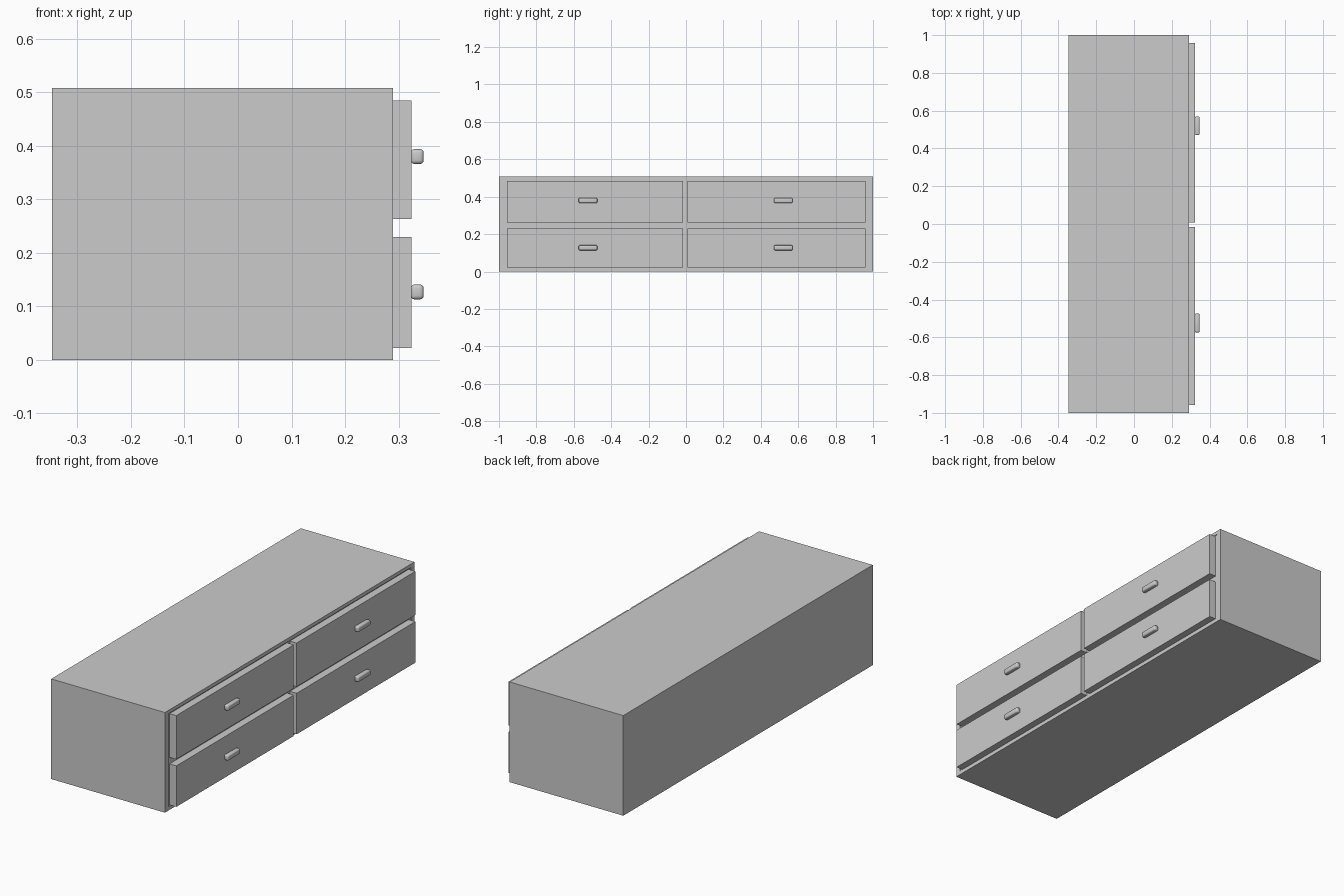
import bpy

if "Cube" in bpy.data.objects:
    bpy.data.objects.remove(bpy.data.objects["Cube"])


def box(name, x, y, z, bevel=0.0):
    """Box from (min, max) ranges, with optional rounded edges."""
    bpy.ops.mesh.primitive_cube_add(size=1)
    ob = bpy.context.object
    ob.name = name
    for v in ob.data.vertices:
        v.co = [r[0] + (c + 0.5) * (r[1] - r[0]) for r, c in zip((x, y, z), v.co)]
    if bevel:
        mod = ob.modifiers.new("rounded_edges", 'BEVEL')
        mod.width = bevel
        mod.segments = 3
        bpy.ops.object.modifier_apply(modifier=mod.name)
        bpy.ops.object.shade_smooth_by_angle()
    return ob


BACK, FACE, FRONT, GRIP = -0.348, 0.29, 0.324, 0.347
HEIGHT = 0.508

# Cabinet body, with a shallow recess in its face framed by the outer panels
body = box("cabinet_body", (BACK, FACE), (-1, 1), (0, HEIGHT))
recess = box("recess_cutter", (FACE - 0.004, FACE + 0.1), (-0.973, 0.973), (0.02, 0.49))
recess.hide_render = True
recess.hide_set(True)
bpy.context.view_layer.objects.active = body
cut = body.modifiers.new("face_recess", 'BOOLEAN')
cut.operation = 'DIFFERENCE'
cut.solver = 'EXACT'
cut.object = recess
bpy.ops.object.modifier_apply(modifier=cut.name)
bpy.data.objects.remove(recess)

# Four drawer fronts, each with a rounded handle
rows = {"lower": ((0.022, 0.23), 0.127), "upper": ((0.263, 0.485), 0.38)}
columns = {"left": ((-0.957, -0.016), -0.524), "right": ((0.007, 0.959), 0.52)}
for row, (z, hz) in rows.items():
    for side, (y, hy) in columns.items():
        box(f"{row}_{side}_drawer_front", (FACE - 0.004, FRONT), y, z)
        box(f"{row}_{side}_handle", (FRONT - 0.001, GRIP),
            (hy - 0.05, hy + 0.05), (hz - 0.014, hz + 0.014), bevel=0.007)
